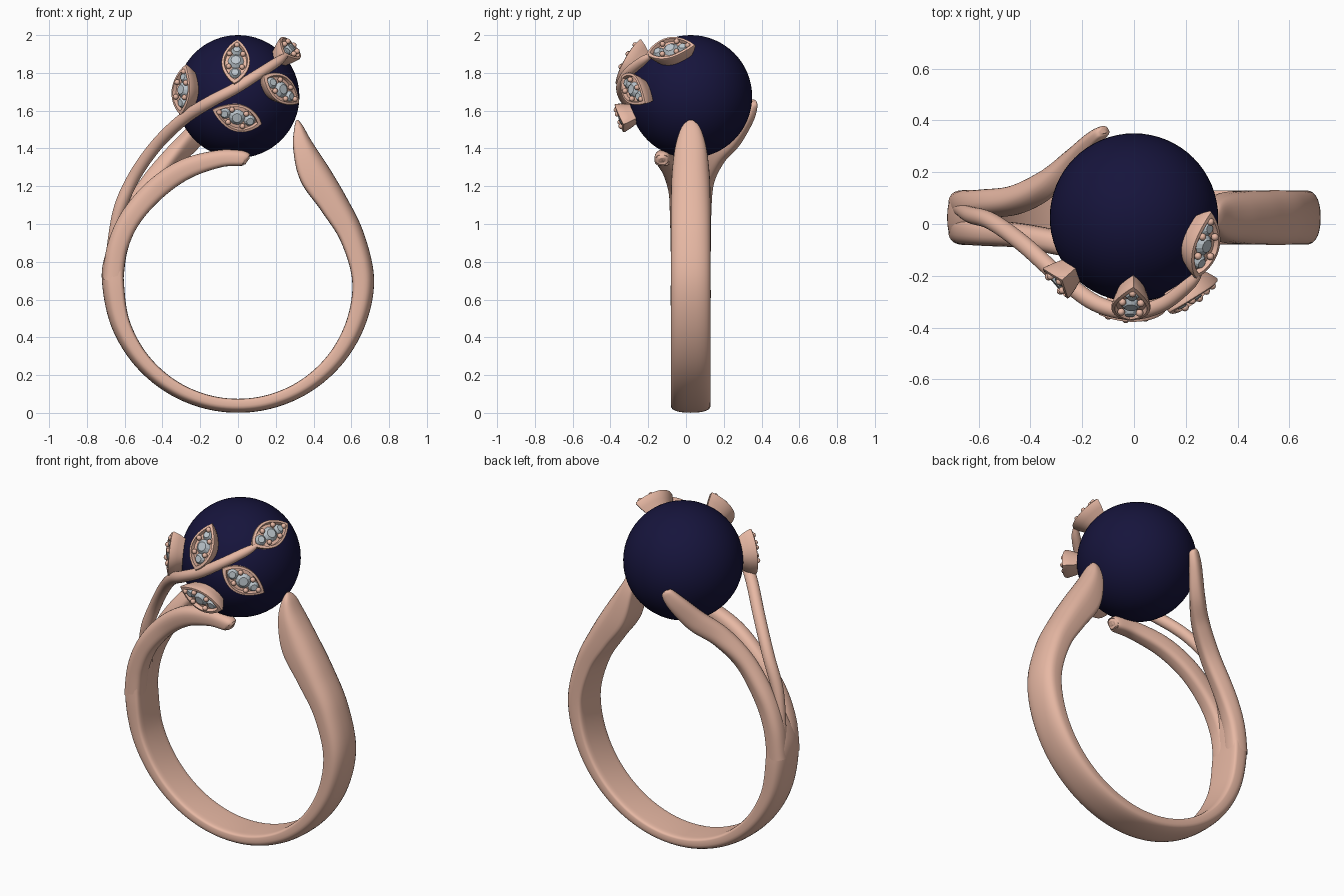
import bpy, bmesh
from math import sin, cos, pi, radians
from mathutils import Vector as V, Matrix

if "Cube" in bpy.data.objects:
    bpy.data.objects.remove(bpy.data.objects["Cube"])


def material(name, rgb):
    m = bpy.data.materials.new(name)
    m.diffuse_color = (*rgb, 1)
    m.use_nodes = True
    m.node_tree.nodes["Principled BSDF"].inputs["Base Color"].default_value = m.diffuse_color
    return m


GOLD = material("rose_gold", (0.80, 0.48, 0.37))
NAVY = material("navy_pearl", (0.008, 0.007, 0.045))
GREY = material("clear_gem", (0.50, 0.56, 0.60))
CENTRE, RADIUS = V((0, 0.025, 1.675)), 0.325


def finish(bm, name, mat, angle=40):
    bmesh.ops.recalc_face_normals(bm, faces=bm.faces)
    me = bpy.data.meshes.new(name)
    bm.to_mesh(me)
    bm.free()
    me.materials.append(mat)
    ob = bpy.data.objects.new(name, me)
    bpy.context.collection.objects.link(ob)
    bpy.ops.object.select_all(action='DESELECT')
    ob.select_set(True)
    bpy.context.view_layer.objects.active = ob
    bpy.ops.object.shade_smooth_by_angle(angle=radians(angle))
    return ob


def spline(pts, steps=8):
    """Catmull-Rom through rows of any length."""
    out = []
    for i in range(len(pts) - 1):
        a, b, c, d = (pts[max(i - 1, 0)], pts[i], pts[i + 1], pts[min(i + 2, len(pts) - 1)])
        for s in range(steps):
            t = s / steps
            out.append([q + 0.5 * t * (r - p + t * (2*p - 5*q + 4*r - u + t * (3*(q - r) + u - p)))
                        for p, q, r, u in zip(a, b, c, d)])
    return out + [list(pts[-1])]


def sweep(name, pts, side0=V((0, 1, 0)), side1=V((0, 1, 0)), inner=0.3, outer=0.85, n=28):
    """Rows are x, y, z, half width, half thickness; section is flat inside, domed outside."""
    rows = spline(pts)
    bm = bmesh.new()
    loops = []
    for i, (x, y, z, w, t) in enumerate(rows):
        tan = (V(rows[min(i + 1, len(rows) - 1)][:3]) - V(rows[max(i - 1, 0)][:3])).normalized()
        side = side0.lerp(side1, i / (len(rows) - 1))
        side = (side - tan * side.dot(tan)).normalized()
        up = tan.cross(side)
        loop = []
        for k in range(n):
            c, s = cos(2*pi*k/n), sin(2*pi*k/n)
            e = outer if s > 0 else inner
            cc = (1 if c > 0 else -1) * abs(c) ** e
            ss = (1 if s > 0 else -1) * abs(s) ** e
            loop.append(bm.verts.new(V((x, y, z)) + side * cc * w + up * ss * t))
        loops.append(loop)
    for a, b in zip(loops, loops[1:]):
        for k in range(n):
            bm.faces.new((a[k], a[(k+1) % n], b[(k+1) % n], b[k]))
    bm.faces.new(loops[0])
    bm.faces.new(loops[-1])
    return finish(bm, name, GOLD, 50)


# Pearl
bm = bmesh.new()
bmesh.ops.create_uvsphere(bm, u_segments=64, v_segments=32, radius=RADIUS,
                          matrix=Matrix.Translation(CENTRE))
finish(bm, "pearl", NAVY)

# Band: right tip, round the bottom, up to the fork on the left
Y = 0.025
band = [(0.312, Y, 1.55, 0.012, 0.006), (0.322, Y, 1.51, 0.05, 0.025), (0.345, Y, 1.41, 0.082, 0.055),
        (0.405, Y, 1.265, 0.1, 0.083), (0.505, Y, 1.11, 0.105, 0.076), (0.605, Y, 0.93, 0.105, 0.065)]
for deg in range(0, 181, 20):
    a = radians(deg)
    band.append((0.6625*cos(a), Y, 0.70 - 0.6625*sin(a), 0.105, 0.058 - 0.021*sin(a)))
band += [(-0.648, Y, 0.84, 0.09, 0.052), (-0.60, Y, 1.0, 0.03, 0.03)]
sweep("band", band)

# Forked prongs under and behind the pearl
sweep("front_prong", [
    (-0.662, -0.026, 0.70, 0.053, 0.055), (-0.64, -0.028, 0.87, 0.053, 0.055),
    (-0.57, -0.035, 1.03, 0.05, 0.056), (-0.44, -0.045, 1.18, 0.047, 0.058),
    (-0.28, -0.075, 1.29, 0.047, 0.055), (-0.10, -0.112, 1.345, 0.045, 0.046),
    (0.02, -0.125, 1.348, 0.042, 0.04), (0.047, -0.127, 1.34, 0.03, 0.028),
    (0.053, -0.127, 1.337, 0.01, 0.01)], inner=0.6)
sweep("back_prong", [
    (-0.662, 0.077, 0.70, 0.053, 0.055), (-0.64, 0.078, 0.87, 0.053, 0.055),
    (-0.58, 0.08, 1.03, 0.052, 0.055), (-0.46, 0.095, 1.22, 0.052, 0.052),
    (-0.34, 0.155, 1.36, 0.058, 0.048), (-0.24, 0.245, 1.46, 0.06, 0.042),
    (-0.165, 0.322, 1.57, 0.05, 0.032), (-0.125, 0.355, 1.635, 0.034, 0.022),
    (-0.115, 0.36, 1.65, 0.012, 0.01)], side1=V((0.71, 0.175, -0.49)), inner=0.6)

# Vine stem climbing over the front of the pearl
sweep("vine_stem", [
    (-0.685, 0.06, 0.84, 0.02, 0.015), (-0.63, 0.035, 1.07, 0.032, 0.032),
    (-0.55, 0.01, 1.25, 0.033, 0.033), (-0.43, -0.075, 1.42, 0.033, 0.033),
    (-0.29, -0.2, 1.555, 0.033, 0.033), (-0.15, -0.305, 1.645, 0.032, 0.032),
    (-0.01, -0.34, 1.72, 0.03, 0.03), (0.11, -0.31, 1.795, 0.028, 0.028),
    (0.21, -0.235, 1.86, 0.025, 0.025), (0.25, -0.19, 1.89, 0.015, 0.015)], inner=1, outer=1)


def leaf(name, start, end, length, width=0.074):
    """Pointed leaf wrapped on the pearl, with recessed gems and bead prongs."""
    normal = ((V(start) + V(end)) / 2 - CENTRE).normalized()
    along = V(end) - V(start)
    along = (along - normal * along.dot(normal)).normalized()
    across = normal.cross(along)

    def place(u, v, h):
        return CENTRE + (normal * 0.38 + along * u + across * v).normalized() * h

    n = 16
    us = [i / n for i in range(n + 1)]
    outline = [((u - 0.5) * length, width * sin(pi * u ** 0.9) ** 0.85) for u in us[1:-1]]
    lens = [(-length/2, 0)] + outline + [(length/2, 0)] + [(u, -v) for u, v in reversed(outline)]
    bm = bmesh.new()
    layers = [(0.85, 0.318), (0.96, 0.36), (1, 0.398), (0.96, 0.405), (0.80, 0.405), (0.77, 0.385)]
    loops = [[bm.verts.new(place(u * s, v * s, h)) for u, v in lens] for s, h in layers]
    m = len(lens)
    for a, b in zip(loops, loops[1:]):
        for k in range(m):
            bm.faces.new((a[k], a[(k+1) % m], b[(k+1) % m], b[k]))
    for loop in (loops[0], loops[-1]):
        bm.faces.new(loop[:2] + loop[-1:])
        for k in range(1, m // 2 - 1):
            bm.faces.new((loop[k], loop[k+1], loop[m-k-1], loop[m-k]))
        bm.faces.new(loop[m//2 - 1:m//2 + 2])
    finish(bm, name, GOLD, 35)

    gems, beads = bmesh.new(), bmesh.new()
    for u, r in ((-0.25, 0.031), (0, 0.042), (0.24, 0.03)):
        p = place(u * length, 0, 0.391)
        rot = (p - CENTRE).to_track_quat('Z', 'Y').to_matrix().to_4x4()
        bmesh.ops.create_cone(gems, cap_ends=True, segments=12, radius1=r, radius2=r * 0.6,
                              depth=0.018, matrix=Matrix.Translation(p) @ rot)
    for u, v in ((-0.14, 0.034), (-0.14, -0.034), (0.13, 0.034), (0.13, -0.034), (0.34, 0)):
        bmesh.ops.create_uvsphere(beads, u_segments=12, v_segments=8, radius=0.0145,
                                  matrix=Matrix.Translation(place(u * length, v, 0.401)))
    finish(gems, name + "_gems", GREY, 10)
    finish(beads, name + "_beads", GOLD)


# Leaves, each from base to tip
leaf("left_leaf", (-0.30, -0.22, 1.57), (-0.27, -0.21, 1.85), 0.275)
leaf("upper_leaf", (-0.02, -0.37, 1.72), (0.0, -0.19, 1.97), 0.275)
leaf("right_leaf", (0.12, -0.34, 1.79), (0.32, -0.19, 1.63), 0.275)
leaf("lower_leaf", (0.13, -0.32, 1.53), (-0.14, -0.335, 1.61), 0.28)
leaf("end_leaf", (0.24, -0.21, 1.90), (0.29, 0.05, 1.94), 0.275)
